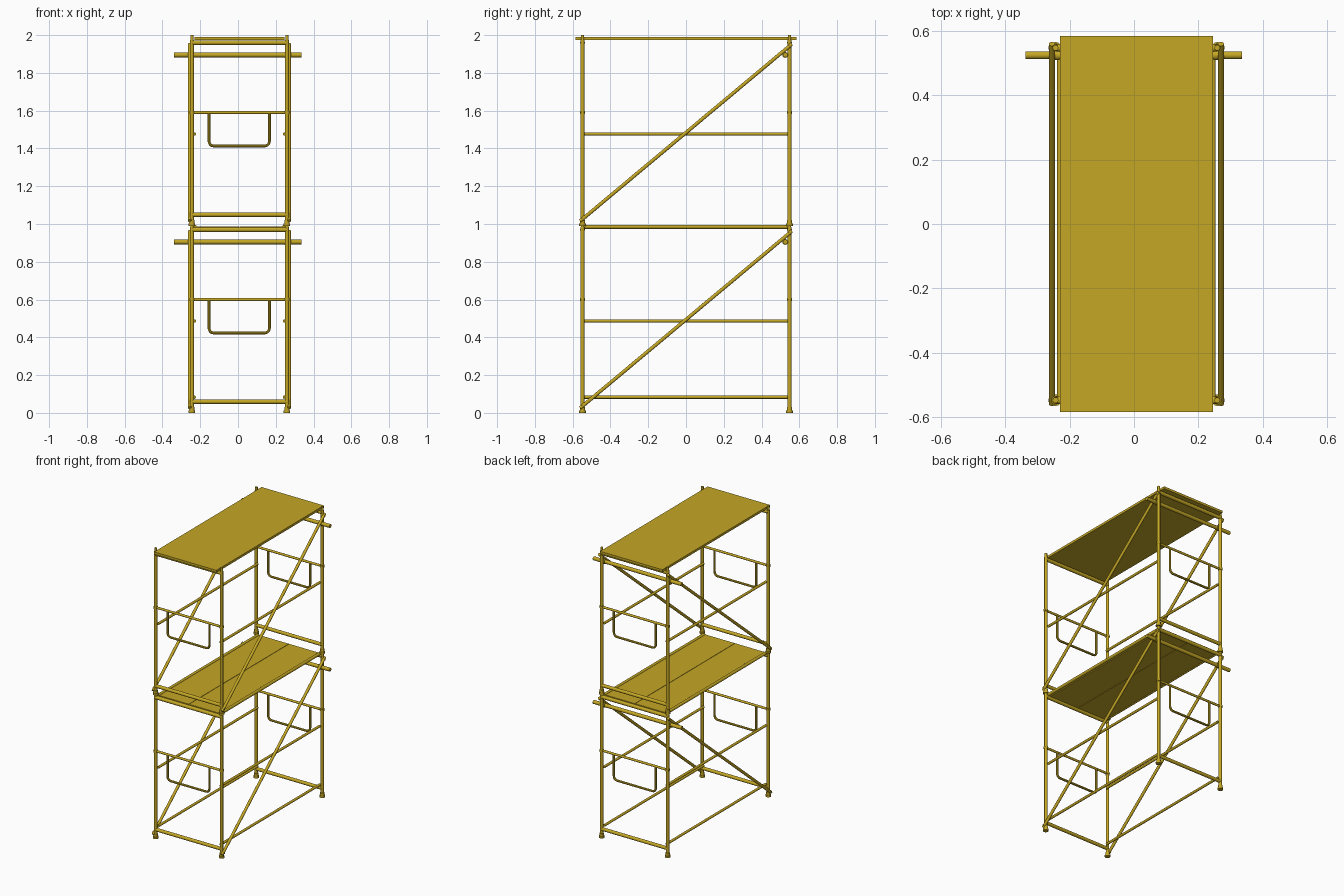
import bpy, math
from mathutils import Vector

if "Cube" in bpy.data.objects:
    bpy.data.objects.remove(bpy.data.objects["Cube"])

paint = bpy.data.materials.new("mustard yellow paint")
paint.diffuse_color = (0.56, 0.39, 0.018, 1)
paint.use_nodes = True
paint.node_tree.nodes["Principled BSDF"].inputs["Base Color"].default_value = paint.diffuse_color

CX = 0.0075          # centre of the frames
PX, PY = 0.2515, 0.548   # post offsets from the centre
LEVEL = 0.99         # height of one storey


def finish(ob, name, smooth=True):
    ob.name = name
    ob.data.materials.append(paint)
    if smooth:
        bpy.ops.object.select_all(action='DESELECT')
        ob.select_set(True)
        bpy.context.view_layer.objects.active = ob
        bpy.ops.object.shade_smooth_by_angle(angle=math.radians(40))
    return ob


def tube(name, a, b, r, sides=14):
    a, b = Vector(a), Vector(b)
    d = b - a
    bpy.ops.mesh.primitive_cylinder_add(vertices=sides, radius=r, depth=d.length,
                                        location=(a + b) / 2)
    ob = bpy.context.object
    ob.rotation_euler = d.to_track_quat('Z', 'Y').to_euler()
    return finish(ob, name)


def box(name, lo, hi):
    lo, hi = Vector(lo), Vector(hi)
    bpy.ops.mesh.primitive_cube_add(size=1, location=(lo + hi) / 2)
    ob = bpy.context.object
    ob.scale = hi - lo
    return finish(ob, name, False)


def step_loop(name, y, z):
    # U-shaped step hanging below the middle crossbar
    x0, x1, drop, c = -0.153, 0.166, 0.177, 0.025
    pts = [(x0, z)]
    for cx, start in ((x0 + c, 180), (x1 - c, 270)):
        for i in range(6):
            t = math.radians(start + 18 * i)
            pts.append((cx + c * math.cos(t), z - drop + c + c * math.sin(t)))
    pts.append((x1, z))
    cu = bpy.data.curves.new(name, 'CURVE')
    cu.dimensions = '3D'
    cu.bevel_depth = 0.0075
    cu.bevel_resolution = 2
    sp = cu.splines.new('POLY')
    sp.points.add(len(pts) - 1)
    for p, (x, zz) in zip(sp.points, pts):
        p.co = (x, y, zz, 1)
    ob = bpy.data.objects.new(name, cu)
    bpy.context.collection.objects.link(ob)
    bpy.ops.object.select_all(action='DESELECT')
    ob.select_set(True)
    bpy.context.view_layer.objects.active = ob
    bpy.ops.object.convert(target='MESH')
    finish(bpy.context.object, name)


for n, z in enumerate((0.0, LEVEL)):
    s = ("lower_", "upper_")[n]
    xl, xr = CX - PX, CX + PX

    # end frames, front and back
    for y in (-PY, PY):
        for x in (xl, xr):
            tube(s + "post", (x, y, z), (x, y, z + 0.985), 0.0105)
            tube(s + "post_pin", (x, y, z + 0.97), (x, y, z + 1.01), 0.009)
            tube(s + "post_collar", (x, y, z + 0.592), (x, y, z + 0.608), 0.0135)
            # foot or joint at the bottom of the post
            tube(s + "foot", (x, y, z), (x, y, z + 0.012), 0.018)
            tube(s + "foot_sleeve", (x, y, z + 0.012), (x, y, z + 0.03), 0.0135)
            # studs that hold the diagonal braces
            side = -1 if x < CX else 1
            zs = z + (0.036 if y < 0 else 0.952)
            tube(s + "brace_stud", (x, y, zs), (x + side * 0.022, y, zs), 0.006)
        tube(s + "top_crossbar", (xl, y, z + 0.97), (xr, y, z + 0.97), 0.0125)
        tube(s + "middle_crossbar", (xl - 0.012, y, z + 0.6), (xr + 0.012, y, z + 0.6), 0.0078)
        tube(s + "bottom_crossbar", (xl, y, z + 0.059), (xr, y, z + 0.059), 0.0115)
        step_loop(s + "step_loop", y, z + 0.6)

    # side braces and rails
    for side in (-1, 1):
        x = CX + side * 0.263
        tube(s + "diagonal_brace", (x, -0.56, z + 0.026), (x, 0.56, z + 0.962), 0.0095)
        x = CX + side * 0.238
        tube(s + "side_rail", (x, -0.54, z + 0.487), (x, 0.54, z + 0.487), 0.0085)
        if n == 0:
            tube("base_side_rail", (x, -0.54, 0.083), (x, 0.54, 0.083), 0.0085)

    # long tie bar at the back with its couplers
    tube(s + "tie_bar", (-0.338, 0.525, z + 0.905), (0.336, 0.525, z + 0.905), 0.0125)
    for x in (xl, xr):
        tube(s + "tie_coupler", (x - 0.012, 0.525, z + 0.905), (x + 0.012, 0.525, z + 0.905), 0.0155)

# lower deck: two boards with edge tubes
for x0, x1 in ((-0.218, 0.006), (0.009, 0.233)):
    box("lower_deck_board", (x0, -0.545, 0.974), (x1, 0.545, 0.988))
for side in (-1, 1):
    x = CX + side * 0.236
    tube("lower_deck_edge", (x, -0.545, 0.985), (x, 0.545, 0.985), 0.0105)

# upper deck
box("upper_deck", (-0.23, -0.585, 1.974), (0.245, 0.585, 1.99))
